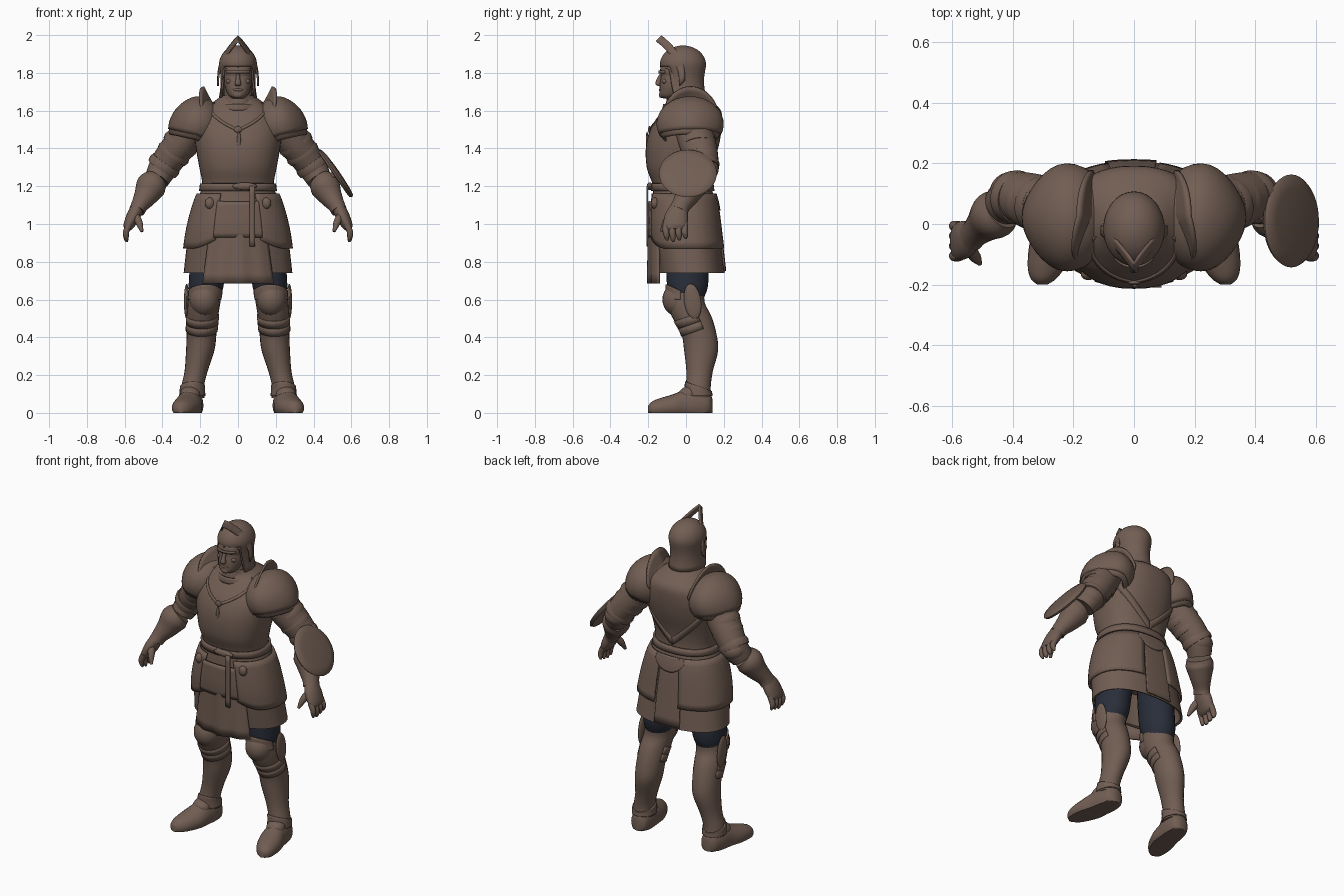
import bpy, bmesh
from math import sin, cos, pi, radians, copysign
from mathutils import Vector, Matrix

if "Cube" in bpy.data.objects:
    bpy.data.objects.remove(bpy.data.objects["Cube"])


def material(name, rgb):
    m = bpy.data.materials.new(name)
    m.use_nodes = True
    m.diffuse_color = (*rgb, 1)
    m.node_tree.nodes["Principled BSDF"].inputs["Base Color"].default_value = (*rgb, 1)
    return m


BROWN = material("brown armour", (.167, .112, .087))
NAVY = material("navy cloth", (.022, .027, .041))
UP = (0, 0, 1)
parts = []


def finish(name, bm, mirror=False, mat=BROWN, thick=0):
    bmesh.ops.recalc_face_normals(bm, faces=bm.faces)
    mesh = bpy.data.meshes.new(name)
    bm.to_mesh(mesh)
    bm.free()
    mesh.materials.append(mat)
    ob = bpy.data.objects.new(name, mesh)
    bpy.context.collection.objects.link(ob)
    if thick:
        mod = ob.modifiers.new("thickness", "SOLIDIFY")
        mod.thickness, mod.offset = thick, 0
    if mirror:
        ob.modifiers.new("both sides", "MIRROR").use_mirror_merge = False
    parts.append(ob)


def lerp(a, b, t):
    return a + (b - a) * t


def smooth(rows, k=4):
    """Spline through rows of x, y, z, radius, radius."""
    p = [Vector(r) for r in rows]
    q = [p[0] * 2 - p[1]] + p + [p[-1] * 2 - p[-2]]
    out = []
    for a, b, c, d in zip(q, q[1:], q[2:], q[3:]):
        for t in (j / k for j in range(k)):
            out.append(b + (c - a) * (t / 2) + (a * 2 - b * 5 + c * 4 - d) * (t * t / 2)
                       + (b * 3 - a - c * 3 + d) * (t ** 3 / 2))
    return out + [p[-1]]


def oval(a, n):
    s, c = sin(a), cos(a)
    return copysign(abs(s) ** (2 / n), s), -copysign(abs(c) ** (2 / n), c)


def loft(name, rows, axis=None, ref=(0, 1, 0), sides=24, n=2, **kw):
    """Closed tube through oval sections."""
    bm, rings = bmesh.new(), []
    for i, r in enumerate(rows):
        step = Vector(rows[min(i + 1, len(rows) - 1)][:3]) - Vector(rows[max(i - 1, 0)][:3])
        t = Vector(axis or step).normalized()
        v = Vector(ref)
        v = (v - t * v.dot(t)).normalized()
        u = v.cross(t)
        ring = []
        for k in range(sides):
            s, c = oval(2 * pi * k / sides, n)
            co = Vector(r[:3]) + u * r[3] * s + v * r[4] * c
            co.z = max(co.z, 0)
            ring.append(bm.verts.new(co))
        rings.append(ring)
    for a, b in zip(rings, rings[1:]):
        for k in range(sides):
            j = (k + 1) % sides
            bm.faces.new((a[k], a[j], b[j], b[k]))
    bm.faces.new(rings[0])
    bm.faces.new(rings[-1])
    finish(name, bm, **kw)


def sheet(name, f, nu=24, nv=8, thick=.012, **kw):
    """Plate from a function of u and v, both 0 to 1."""
    bm = bmesh.new()
    g = [[bm.verts.new(f(i / nu, j / nv)) for j in range(nv + 1)] for i in range(nu + 1)]
    for i in range(nu):
        for j in range(nv):
            bm.faces.new((g[i][j], g[i + 1][j], g[i + 1][j + 1], g[i][j + 1]))
    bmesh.ops.remove_doubles(bm, verts=bm.verts, dist=.0001)
    finish(name, bm, thick=thick, **kw)


def wrap(name, table, start, end, low, high, off, n=2, **kw):
    """Plate hugging a lofted body; angle 0 is the front."""
    def f(u, v):
        a = radians(lerp(start, end, u))
        z = lerp(low(a), high(a), v)
        zc = min(max(z, table[0][2]), table[-1][2])
        r = table[-1]
        for p, q in zip(table, table[1:]):
            if p[2] <= zc <= q[2]:
                r = p.lerp(q, (zc - p[2]) / (q[2] - p[2]))
                break
        s, c = oval(a, n)
        return r[0] + (r[3] + off) * s, r[1] + (r[4] + off) * c, z
    sheet(name, f, **kw)


def blob(name, loc, radii, tilt=0, **kw):
    bm = bmesh.new()
    m = Matrix.Translation(loc) @ Matrix.Rotation(tilt, 4, "X") @ Matrix.Diagonal((*radii, 1))
    bmesh.ops.create_uvsphere(bm, u_segments=24, v_segments=14, radius=1, matrix=m)
    finish(name, bm, **kw)


# Torso and hollow mail skirt
body = smooth([(0, .03, .74, .288, .175), (0, .0, .95, .262, .18), (0, -.01, 1.1, .225, .17),
               (0, -.02, 1.2, .19, .155), (0, -.033, 1.3, .205, .175), (0, -.018, 1.42, .226, .193),
               (0, .005, 1.52, .23, .185), (0, .03, 1.6, .19, .155), (0, .02, 1.65, .125, .11),
               (0, -.01, 1.68, .085, .085)])
lining = [(0, .01, .95, .24, .15), (0, .03, .745, .275, .162)]
loft("torso_and_skirt", lining + body, axis=UP, sides=40, n=2.3)
wrap("belt", body, -180, 180, lambda a: 1.175, lambda a: 1.215, .006, n=2.3, nu=48, nv=2)
wrap("tassets", body, 22, 166, lambda a: .87 + .12 * max(0, 1 - a) ** 2, lambda a: 1.16, .012,
     n=2.3, mirror=True)
wrap("front_apron", body, -24, 24, lambda a: .93, lambda a: 1.12, .018, n=2.3)
wrap("rear_flap", body, 158, 202, lambda a: 1.07 + .4 * (a - pi) ** 2, lambda a: 1.16, .012, n=2.3)
wrap("rear_tail", body, 168, 196, lambda a: .75, lambda a: 1.14, .005, n=2.3, thick=.009)
wrap("chest_straps", body, 0, 60, lambda a: 1.49 + .13 * a, lambda a: 1.505 + .13 * a, .001,
     n=2.3, nv=2, thick=.008, mirror=True)
wrap("back_straps", body, 115, 180, lambda a: 1.85 - .2 * a, lambda a: 1.9 - .2 * a, .0,
     n=2.3, nv=2, thick=.008, mirror=True)
sheet("tabard", lambda u, v: ((2 * u - 1) * lerp(.13, .187, v),
                              -.196 + .05 * (2 * u - 1) ** 2 + .005 * v * sin(u * 20),
                              lerp(1.1, .685, v)))
sheet("hanging_strap", lambda u, v: (lerp(.06, .09, u), -.205, lerp(1.2, .88, v)), nu=2, thick=.009)
blob("belt_knot", (.035, -.192, 1.2), (.065, .016, .02))
blob("chest_buckle", (0, -.193, 1.5), (.02, .008, .018))
blob("chest_tail", (.005, -.206, 1.44), (.01, .007, .05))
blob("belt_hangers", (.15, -.165, 1.11), (.025, .02, .03), mirror=True)

# Neck and face
neck = smooth([(0, 0, 1.58, .12, .115), (0, -.015, 1.635, .09, .092), (0, -.02, 1.68, .076, .08),
               (0, -.01, 1.78, .078, .08)])
loft("neck_mail", neck, axis=UP)
wrap("gorget", neck, -180, 180, lambda a: 1.6, lambda a: 1.635, .008, nu=32, nv=3)
face = smooth([(0, -.075, 1.665, .03, .045), (0, -.078, 1.68, .05, .062), (0, -.072, 1.715, .066, .068),
               (0, -.065, 1.75, .073, .072), (0, -.062, 1.785, .072, .07), (0, -.06, 1.81, .076, .078),
               (0, -.05, 1.86, .07, .075)])
loft("face", face, axis=UP, n=2.2)
loft("nose", smooth([(0, -.132, 1.795, .009, .008), (0, -.143, 1.765, .012, .013),
                     (0, -.147, 1.74, .017, .015), (0, -.138, 1.73, .01, .008)]), axis=UP, sides=12)
wrap("brow", face, -50, 50, lambda a: 1.798, lambda a: 1.812, .003, nv=2)
blob("lips", (0, -.135, 1.71), (.026, .009, .008))
blob("chin", (0, -.128, 1.683), (.026, .016, .017))
blob("cheekbones", (.046, -.112, 1.755), (.018, .014, .014), mirror=True)


# Helmet with open front
def helmet(u, v):
    a = 2 * pi * u
    front = min(max((cos(a) - .42) / .2, 0), 1)
    if v <= .6:
        t = v / .6 * pi / 2
        r, z = sin(t), 1.84 + .1 * cos(t)
    else:
        t = (v - .6) / .4
        r, z = 1 - .1 * sin(pi * t), 1.84 - t * lerp(.17, .015, front)
    return .096 * r * sin(a), -.016 - .118 * r * cos(a), z


def visor(u, v):
    s = 2 * u - 1
    h = 1 - abs(s)
    return (.106 * sin(s * pi / 2), -.005 - .122 * h ** 2 - .03 * v,
            1.76 + .236 * h ** .8 - v * .03)


def comb(u, v):
    a = lerp(-.1, pi * .9, u)
    r = 1 + .03 * v
    return 0, -.016 - .118 * r * cos(a), 1.84 + .1 * r * sin(a)


sheet("helmet", helmet, nu=48, nv=16, thick=.01)
sheet("raised_visor", visor, nv=3, thick=.009)
sheet("helmet_comb", comb, nv=1, thick=.006)


# Shoulder plates, sloping outwards and narrowing at the arm
def dome(t0, t1, size):
    pole, out, side = Vector((-.4, 0, .917)), Vector((.917, 0, .4)), Vector((0, 1, 0))

    def f(u, v):
        t, a = radians(lerp(t0, t1, v)), 2 * pi * u
        d = pole * cos(t) + (out * cos(a) + side * sin(a)) * sin(t)
        x = max(d.x, 0)
        return (.222 + .142 * d.x * size, .022 + .172 * d.y * size * (1 - .25 * x * x),
                1.53 + .14 * d.z * size - .03 * x)
    return f


def shoulder_crest(u, v):
    a = radians(lerp(-80, 80, u))
    return (lerp(.13, .185, v * cos(a)) + .045 * max(0, -sin(a)), .025 + lerp(.13, .155, v) * sin(a),
            lerp(1.5, 1.535, v) + lerp(.12, .192, v) * cos(a))


sheet("pauldrons", dome(0, 112, 1), nu=36, nv=14, mirror=True)
sheet("pauldron_lames", dome(100, 124, .97), nu=36, nv=4, mirror=True)
sheet("shoulder_crests", shoulder_crest, nv=4, mirror=True)

# Arms
loft("upper_arms", smooth([(.23, .03, 1.54, .1, .1), (.3, .06, 1.43, .09, .098), (.35, .08, 1.365, .085, .09),
                           (.395, .09, 1.3, .078, .08), (.43, .065, 1.235, .066, .07)]), mirror=True)
for i, (x, y, z, r) in enumerate([(.305, .062, 1.425, .097), (.34, .075, 1.375, .092),
                                  (.39, .088, 1.31, .09)]):
    d = Vector((.012, .003, -.018))
    c = Vector((x, y, z))
    loft("arm_lames_" + str(i + 1), [(*(c - d), r * .93, r * .93), (*c, r, r), (*(c + d), r * .95, r * .95)],
         axis=d, mirror=True)
blob("elbow_cops", (.4, .105, 1.29), (.075, .068, .062), mirror=True)
loft("gauntlet_cuffs", smooth([(.435, .05, 1.23, .066, .07), (.46, .03, 1.2, .08, .08),
                               (.488, .005, 1.15, .064, .064), (.52, -.025, 1.1, .046, .05),
                               (.535, -.04, 1.07, .042, .052)]), mirror=True)
loft("hands", smooth([(.53, -.035, 1.09, .035, .045), (.555, -.05, 1.04, .036, .062),
                      (.58, -.058, .99, .028, .062), (.59, -.058, .97, .015, .05)]), mirror=True)
for i, name in enumerate(("index", "middle", "ring", "little")):
    y = -.106 + .033 * i
    tip = .905 + .008 * abs(i - 1)
    loft(name + "_fingers", smooth([(.575, y, 1.0, .017, .017), (.592, y, .96, .017, .017),
                                    (.592, y + .004, tip + .02, .014, .014), (.588, y + .006, tip, .006, .006)]),
         sides=10, mirror=True)
loft("thumbs", smooth([(.545, -.075, 1.05, .02, .02), (.525, -.105, 1.01, .02, .02),
                       (.508, -.13, .96, .008, .008)]), sides=10, mirror=True)

# Round shield on the left forearm
n = Vector((.82, 0, .57)).normalized()
c = Vector((.518, .01, 1.268))
loft("shield", [(*(c + n * h), r, r) for h, r in ((-.014, .13), (-.012, .145), (0, .153), (.01, .145),
                                                  (.016, .11), (.02, .03))], axis=n, sides=40)
loft("shield_grip", [(.455, .035, 1.2, .02, .03), (*(c - n * .005), .02, .03)], sides=12)

# Legs
loft("thighs", smooth([(.14, .02, .92, .1, .11), (.16, .008, .76, .096, .112), (.17, .008, .66, .091, .106),
                       (.178, 0, .58, .075, .08)]), axis=UP, mat=NAVY, mirror=True)
leg = smooth([(.242, .065, .08, .064, .07), (.24, .065, .14, .06, .066), (.222, .072, .22, .061, .07),
              (.2, .08, .33, .075, .09), (.193, .068, .42, .079, .093), (.188, .03, .51, .083, .105),
              (.18, .0, .58, .086, .1), (.173, -.003, .635, .088, .1)])
loft("greaves", leg, axis=UP, mirror=True)
wrap("knee_top_plates", leg, -75, 75, lambda a: .6, lambda a: .635 + .045 * cos(a), .0, mirror=True)
blob("knee_cops", (.178, -.04, .6), (.08, .085, .09), mirror=True)
blob("knee_wings", (.272, .035, .59), (.014, .045, .095), tilt=.15, mirror=True)
for i, z in enumerate((.435, .475)):
    wrap("shin_lames_" + str(i + 1), leg, -110, 110, lambda a: z - .03 * cos(a),
         lambda a: z + .04 - .03 * cos(a), .001, nv=2, thick=.008, mirror=True)
wrap("ankle_guards", leg, -180, 180, lambda a: .09, lambda a: .14 + .025 * cos(a), .002, thick=.009,
     mirror=True)

# Armoured shoes, flat underneath
loft("shoes", smooth([(.24, .14, .035, .025, .04), (.242, .12, .04, .052, .07), (.248, .06, .04, .065, .09),
                      (.256, 0, .035, .068, .09), (.27, -.07, .03, .075, .068), (.288, -.14, .025, .062, .052),
                      (.298, -.18, .02, .042, .04), (.302, -.2, .018, .016, .02)]),
     axis=(0, -1, 0), ref=UP, mirror=True)
blob("instep_plates", (.254, .01, .095), (.054, .06, .045), tilt=.5, mirror=True)

# Smooth shading with sharp rims
bpy.ops.object.select_all(action="DESELECT")
for ob in parts:
    ob.select_set(True)
bpy.context.view_layer.objects.active = parts[0]
bpy.ops.object.shade_smooth_by_angle(angle=radians(45))
